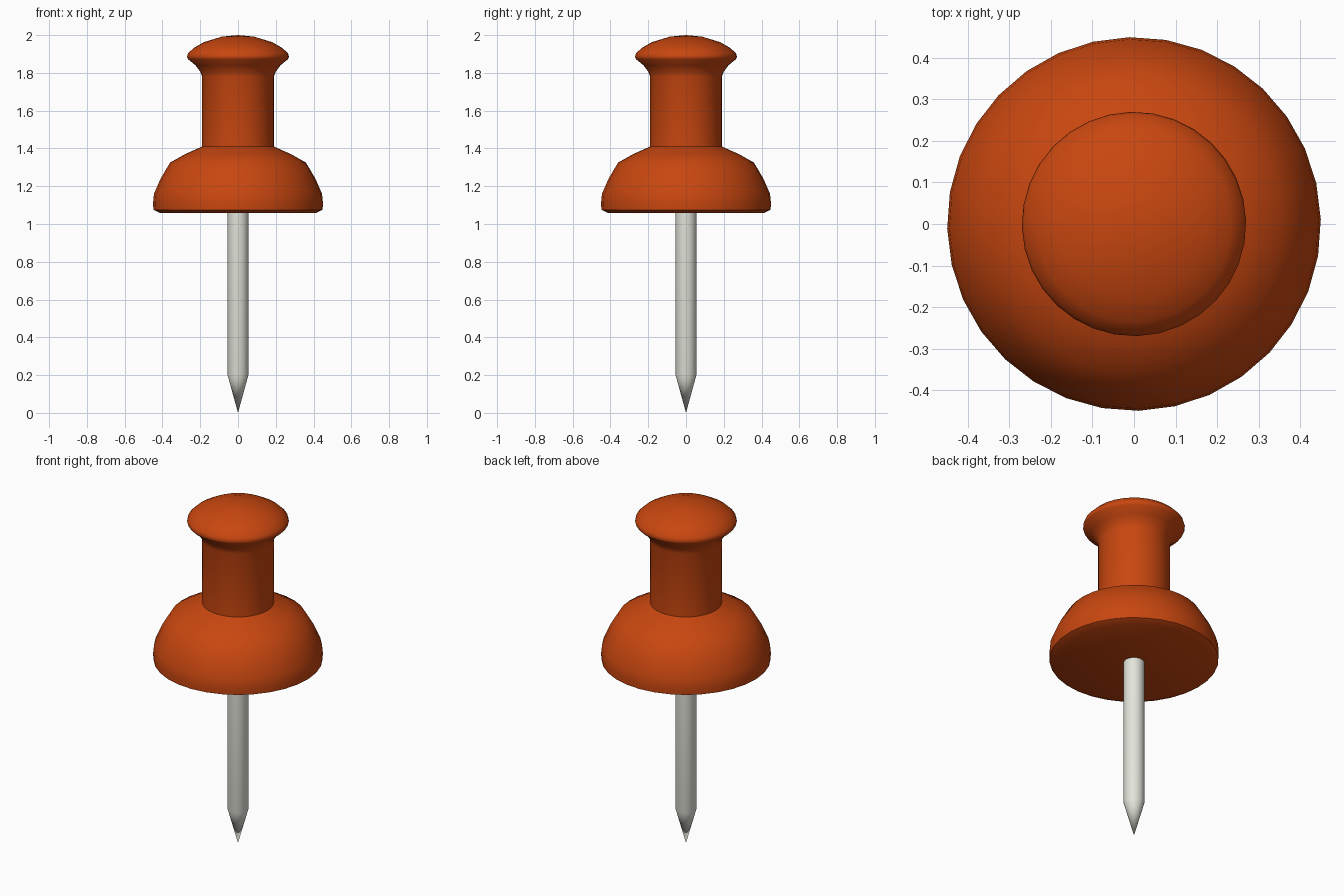
import bpy, bmesh
from math import cos, sin, pi, radians

if "Cube" in bpy.data.objects:
    bpy.data.objects.remove(bpy.data.objects["Cube"])

SEGMENTS = 32
OFFSET = radians(1.4)


def material(name, colour):
    mat = bpy.data.materials.new(name)
    mat.diffuse_color = (*colour, 1)
    mat.use_nodes = True
    mat.node_tree.nodes["Principled BSDF"].inputs["Base Color"].default_value = mat.diffuse_color
    return mat


def lathe(name, profile, mat, sharp_angle):
    """Revolve an (r, z) profile, listed bottom to top, around z."""
    bm = bmesh.new()
    rings = []
    for r, z in profile:
        if r == 0:
            rings.append([bm.verts.new((0, 0, z))] * SEGMENTS)
        else:
            angles = [OFFSET + 2 * pi * i / SEGMENTS for i in range(SEGMENTS)]
            rings.append([bm.verts.new((r * cos(a), r * sin(a), z)) for a in angles])
    for low, high in zip(rings, rings[1:]):
        for i in range(SEGMENTS):
            j = (i + 1) % SEGMENTS
            corners = dict.fromkeys((low[i], low[j], high[j], high[i]))
            bm.faces.new(list(corners))
    bmesh.ops.recalc_face_normals(bm, faces=bm.faces)
    mesh = bpy.data.meshes.new(name)
    bm.to_mesh(mesh)
    bm.free()
    mesh.materials.append(mat)
    obj = bpy.data.objects.new(name, mesh)
    bpy.context.collection.objects.link(obj)
    bpy.ops.object.select_all(action='DESELECT')
    obj.select_set(True)
    bpy.context.view_layer.objects.active = obj
    bpy.ops.object.shade_smooth_by_angle(angle=radians(sharp_angle))
    return obj


orange = material("orange_plastic", (0.58, 0.062, 0.005))
steel = material("pale_steel", (0.76, 0.78, 0.70))

# Plastic grip: flared base, straight neck and domed cap
lathe("grip", [
    (0, 1.057), (0.41, 1.057), (0.448, 1.075), (0.45, 1.11), (0.445, 1.16),
    (0.41, 1.24), (0.36, 1.325), (0.28, 1.37), (0.19, 1.41),
    (0.19, 1.78), (0.20, 1.807), (0.225, 1.84), (0.265, 1.873), (0.27, 1.885),
    (0.265, 1.903), (0.235, 1.932), (0.18, 1.963), (0.085, 1.992), (0, 2.0),
], orange, 40)

# Metal pin with a conical point, its top buried in the grip
lathe("pin", [(0, 0), (0.055, 0.2), (0.055, 1.1), (0, 1.1)], steel, 40)
